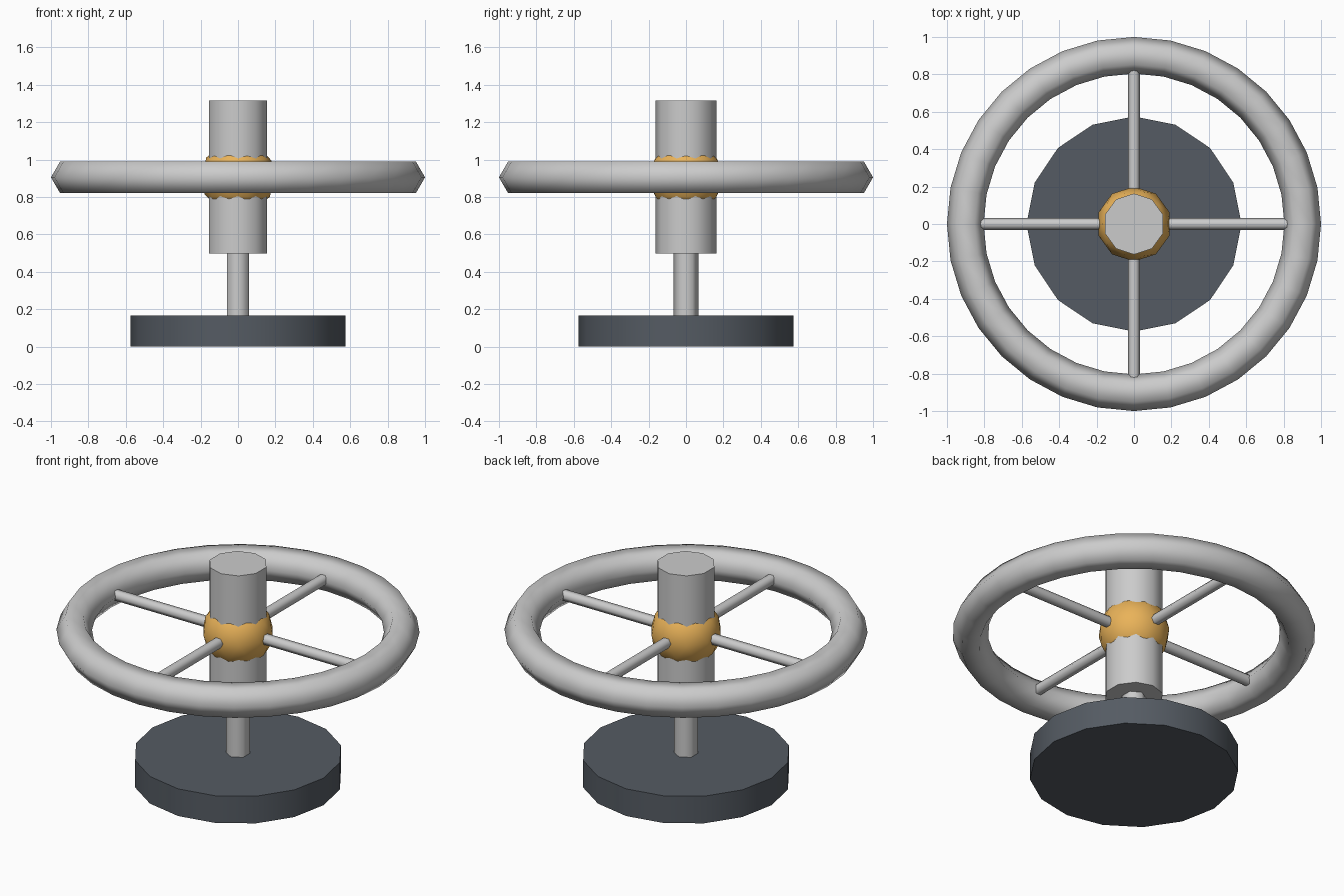
import bpy
from math import pi, cos, sin, radians

if "Cube" in bpy.data.objects:
    bpy.data.objects.remove(bpy.data.objects["Cube"])

RIM_Z = 0.905


def material(name, rgb):
    mat = bpy.data.materials.new(name)
    mat.diffuse_color = (*rgb, 1)
    mat.use_nodes = True
    mat.node_tree.nodes["Principled BSDF"].inputs["Base Color"].default_value = mat.diffuse_color
    return mat


def finish(name, mat=None):
    obj = bpy.context.object
    obj.name = name
    if mat:
        obj.data.materials.append(mat)
    bpy.ops.object.shade_smooth_by_angle(angle=radians(65))
    return obj


def upright(name, sides, radius, z0, z1, mat=None):
    bpy.ops.mesh.primitive_cylinder_add(
        vertices=sides, radius=radius, depth=z1 - z0, location=(0, 0, (z0 + z1) / 2))
    return finish(name, mat)


dark = material("dark_base", (0.09, 0.105, 0.125))
amber = material("amber", (0.82, 0.45, 0.1))
rim_grey = material("rim_grey", (0.55, 0.55, 0.58))

# Base, stem and central drum
upright("base", 16, 0.575, 0.0, 0.165, dark)
upright("stem", 6, 0.067, 0.15, 0.52)
upright("drum", 10, 0.163, 0.497, 1.315)

# Amber ball around the drum
bpy.ops.mesh.primitive_ico_sphere_add(subdivisions=2, radius=0.2, location=(0, 0, RIM_Z))
finish("hub_ball", amber)

# Ring with a six-sided section
bpy.ops.mesh.primitive_torus_add(
    major_segments=32, minor_segments=6, major_radius=0.902, minor_radius=0.098,
    location=(0, 0, RIM_Z))
finish("ring", rim_grey)

# Four spokes from the ball into the ring
for i in range(4):
    a = i * pi / 2
    inner, outer = 0.1, 0.88
    mid = (inner + outer) / 2
    bpy.ops.mesh.primitive_cylinder_add(
        vertices=6, radius=0.032, depth=outer - inner,
        location=(mid * cos(a), mid * sin(a), RIM_Z), rotation=(0, pi / 2, a))
    finish(f"spoke_{i + 1}")
